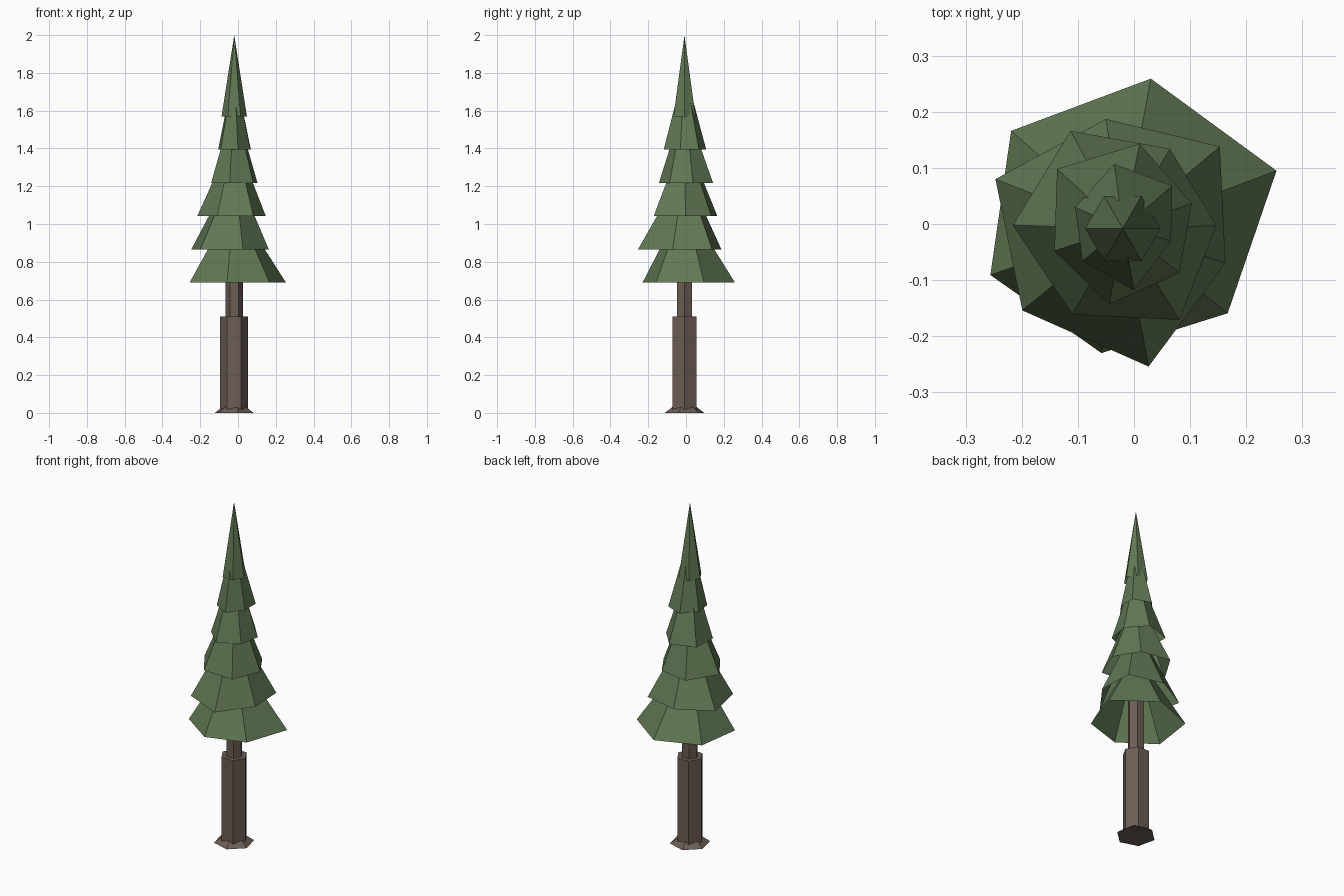
import bpy, bmesh, math

if "Cube" in bpy.data.objects:
    bpy.data.objects.remove(bpy.data.objects["Cube"])

CX, CY = -0.02, -0.008   # axis of the tree


def material(name, rgb):
    m = bpy.data.materials.new(name)
    m.diffuse_color = (*rgb, 1.0)
    m.use_nodes = True
    m.node_tree.nodes["Principled BSDF"].inputs["Base Color"].default_value = m.diffuse_color
    return m


bark = material("bark", (0.15, 0.11, 0.09))
needles = material("needles", (0.12, 0.19, 0.09))


def add_object(name, bm, mat):
    bmesh.ops.recalc_face_normals(bm, faces=bm.faces)
    me = bpy.data.meshes.new(name)
    bm.to_mesh(me)
    bm.free()
    me.materials.append(mat)
    ob = bpy.data.objects.new(name, me)
    bpy.context.collection.objects.link(ob)


def hexagon(r, turn=0.0):
    return [(CX + r * math.cos(math.radians(turn + 60 * i)),
             CY + r * math.sin(math.radians(turn + 60 * i))) for i in range(6)]


def prism(name, r, z0, z1):
    bm = bmesh.new()
    base = bm.faces.new([bm.verts.new((x, y, z0)) for x, y in hexagon(r)])
    top = bmesh.ops.extrude_face_region(bm, geom=[base], use_keep_orig=True)
    verts = [v for v in top["geom"] if isinstance(v, bmesh.types.BMVert)]
    bmesh.ops.translate(bm, verts=verts, vec=(0, 0, z1 - z0))
    add_object(name, bm, bark)


def cone(name, rim, z0, height, mat, capped):
    bm = bmesh.new()
    ring = [bm.verts.new((x, y, z0)) for x, y in rim]
    apex = bm.verts.new((CX, CY, z0 + height))
    for a, b in zip(ring, ring[1:] + ring[:1]):
        bm.faces.new((a, b, apex))
    if capped:
        bm.faces.new(ring[::-1])
    add_object(name, bm, mat)


# Trunk: root flare, thick lower part, thin upper part
cone("root_flare", hexagon(0.108, -17), 0.0, 0.078, bark, True)
prism("lower_trunk", 0.074, 0.015, 0.51)
prism("upper_trunk", 0.046, 0.5, 0.9)

# Crown: six overlapping open cones with uneven six-cornered rims
rims = [
    [(.254, .095), (.03, .259), (-.219, .166), (-.256, -.091), (-.058, -.23), (.167, -.159)],
    [(.153, .138), (-.05, .187), (-.247, .08), (-.199, -.154), (.026, -.254), (.163, -.07)],
    [(.147, -.003), (.064, .134), (-.113, .166), (-.216, -.002), (-.11, -.161), (.081, -.171)],
    [(.103, .037), (.01, .143), (-.137, .098), (-.142, -.048), (-.044, -.143), (.081, -.087)],
    [(.068, .068), (-.035, .107), (-.105, .03), (-.092, -.066), (0, -.118), (.066, -.03)],
    hexagon(0.067),
]
for i, rim in enumerate(rims):
    cone(f"foliage_tier_{i + 1}", rim, 0.69 + 0.176 * i, 0.43, needles, False)
